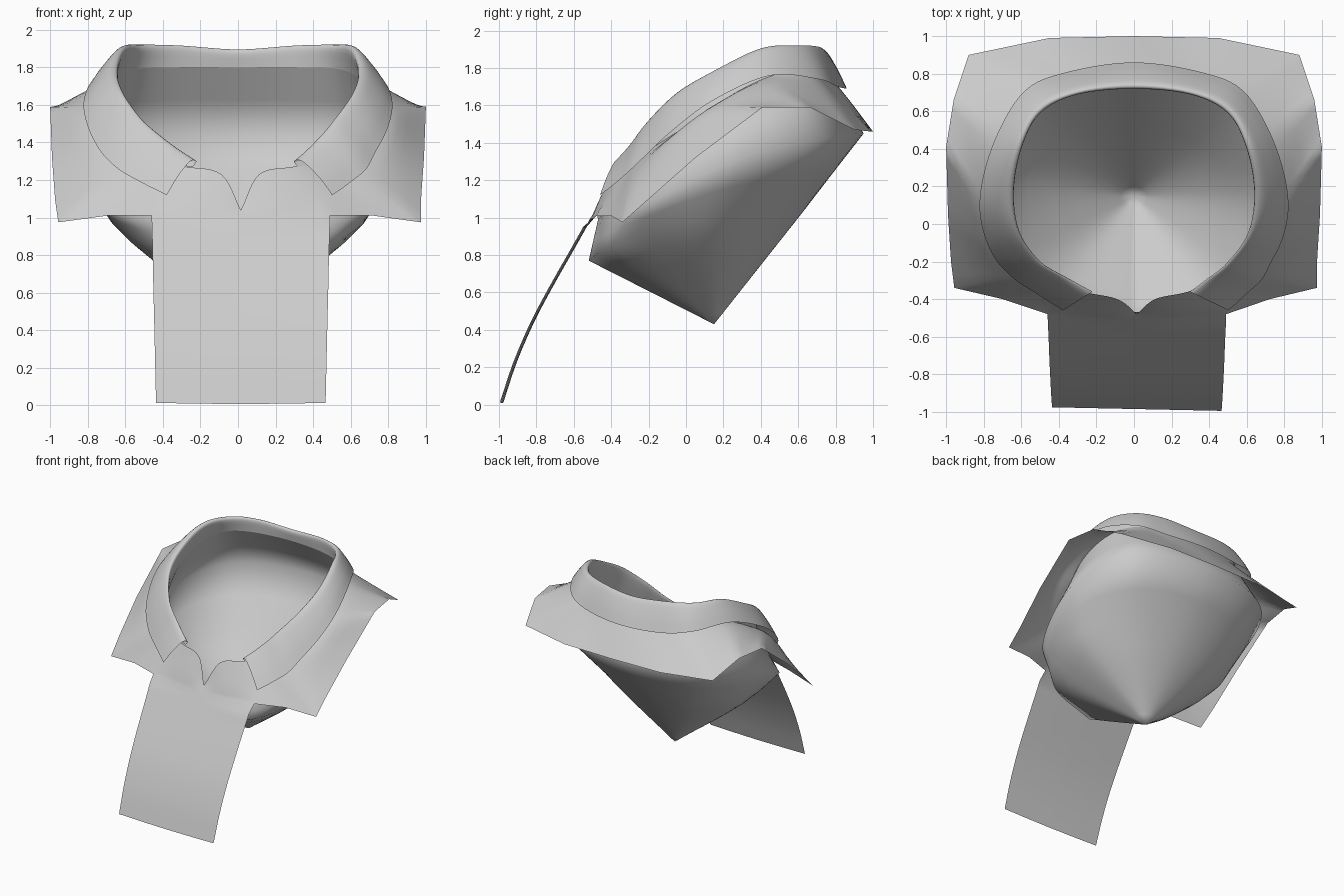
import bpy, bmesh
from mathutils import Vector

if "Cube" in bpy.data.objects:
    bpy.data.objects.remove(bpy.data.objects["Cube"])

cloth = bpy.data.materials.new("light grey cloth")
cloth.use_nodes = True
grey = (.6, .6, .6, 1)
cloth.diffuse_color = grey
cloth.node_tree.nodes["Principled BSDF"].inputs["Base Color"].default_value = grey

STEPS = 6  # samples between neighbouring control points of the full-length lines


def catmull(a, b, c, d, t):
    return b + (c - a) * (t / 2) + (a * 2 - b * 5 + c * 4 - d) * (t * t / 2) \
        + (b * 3 - a - c * 3 + d) * (t ** 3 / 2)


def sample(points, steps=STEPS, smooth=True, centred=False):
    """Sample a line through control points, rounded or straight."""
    p = [Vector(q) for q in points]
    out = []
    for i in range(len(p) - 1):
        before = p[i - 1] if i else p[i] * 2 - p[i + 1]
        if centred and i == 0:  # stay level across the back centre
            before = Vector((-p[1].x, p[1].y, p[1].z))
        after = p[i + 2] if i + 2 < len(p) else p[i + 1] * 2 - p[i]
        for s in range(steps):
            t = s / steps
            out.append(catmull(before, p[i], p[i + 1], after, t) if smooth
                       else p[i].lerp(p[i + 1], t))
    return out + [p[-1]]


def mirrored(half):
    """Right front, round the back, to left front."""
    return [Vector((-p.x, p.y, p.z)) for p in reversed(half[1:])] + half


def ring(points, steps=STEPS):
    return mirrored(sample(points, steps, centred=True))


def blend(a, b, t, lift=0.0):
    return [p.lerp(q, t) + Vector((0, 0, lift * (q - p).length)) for p, q in zip(a, b)]


def across(rows, steps):
    """Round the surface between rows of points."""
    return list(zip(*[sample(column, steps) for column in zip(*rows)]))


def drift(rows, amount):
    """The front of the garment hangs slightly to its left."""
    return [[p + Vector((amount * min(1, max(0, (-.2 - p.y) / .25)), 0, 0)) for p in row]
            for row in rows]


def build(name, grids):
    bm = bmesh.new()
    for rows in grids:
        v = [[bm.verts.new(p) for p in row] for row in rows]
        for top, low in zip(v, v[1:]):
            for c in range(len(top) - 1):
                bm.faces.new((top[c], top[c + 1], low[c + 1], low[c]))
    bmesh.ops.remove_doubles(bm, verts=bm.verts, dist=.0005)
    for f in bm.faces:
        f.smooth = True
    mesh = bpy.data.meshes.new(name)
    bm.to_mesh(mesh)
    bm.free()
    mesh.materials.append(cloth)
    ob = bpy.data.objects.new(name, mesh)
    bpy.context.collection.objects.link(ob)


# Half lines, each from the back centre to the front centre
neck_seam = [(0, .73, 1.8), (.34, .69, 1.8), (.54, .59, 1.79), (.64, .41, 1.74),
             (.68, .2, 1.63), (.65, 0, 1.49), (.54, -.2, 1.36), (.41, -.3, 1.29),
             (.28, -.36, 1.27), (.1, -.4, 1.23), (0, -.48, 1.04)]
hem = [(0, 1, 1.46), (.45, .99, 1.46), (.88, .9, 1.47), (.96, .66, 1.59),
       (1, .41, 1.59), (.99, .05, 1.32), (.965, -.34, .975), (.71, -.4, 1.01),
       (.475, -.48, 1.01), (.25, -.5, 1), (0, -.51, 1)]
fold = [(0, .72, 1.88), (.3, .69, 1.9), (.5, .59, 1.9), (.6, .4, 1.88), (.64, .17, 1.77),
        (.61, -.04, 1.65), (.5, -.2, 1.5), (.37, -.29, 1.38), (.26, -.36, 1.3)]
collar_edge = [(0, .86, 1.69), (.35, .81, 1.7), (.58, .71, 1.74), (.74, .45, 1.76),
               (.82, .15, 1.63), (.79, -.08, 1.46), (.68, -.27, 1.28),
               (.56, -.37, 1.19), (.44, -.46, 1.12)]
bowl_rim = [(0, .95, 1.45), (.62, .78, 1.43), (.84, .3, 1.32), (.74, -.2, 1.08),
            (.45, -.41, .99), (0, -.47, .99)]
bowl_waist = [(0, .63, 1.04), (.42, .52, 1.03), (.66, .22, 1), (.63, -.15, .94),
              (.42, -.39, .84), (0, -.52, .77)]
bowl_tip = Vector((0, .15, .43))

# Shirt: yoke that runs close below the collar, with a long front panel
seam = ring(neck_seam)
hem_half = sample(hem, smooth=False)
under_collar = [(x * .99, y, z - .045) for x, y, z in collar_edge[:7]]
under_collar += [(.55, -.35, 1.16), (.4, -.42, 1.12), (.2, -.46, 1.1), (0, -.495, 1.02)]
yoke = across([seam, ring(under_collar), mirrored(hem_half)], 4)

panel_half = hem_half[-2 * STEPS - 1:]
panel_top = panel_half + [Vector((-p.x, p.y, p.z)) for p in reversed(panel_half[:-1])]
panel = [panel_top]
for y, z, width in sample([(-.51, 1, 1), (-.6, .84, .99), (-.725, .62, .98),
                           (-.825, .43, .97), (-.915, .22, .96), (-.985, .01, .95)], 3)[1:]:
    panel.append([Vector((p.x * width, y - p.x * .02, z + (p.y + .5) * .2))
                  for p in panel_top])
build("shirt", [drift(yoke, .015), drift(panel, .015)])

# Collar: stand inside the neck, rolled fold, falling outer leaf
stand = ring(neck_seam[:9])
inner = ring(fold)
edge = ring(collar_edge)
crest = [p + Vector((0, 0, .05 - .03 * max(0, -p.y))) for p in blend(inner, edge, .22)]
leaf = blend(crest, edge, .55, .06)
build("collar", [drift(across([stand, inner, crest, leaf, edge], 4), .06)])

# Bowl: lining that widens under the yoke, then closes to a low point
rim = ring(bowl_rim, STEPS * 2)
waist = [p + Vector((0, -.08 * p.x, 0)) for p in ring(bowl_waist, STEPS * 2)]
tip = [bowl_tip] * len(waist)
bowl = [seam, blend(seam, rim, .5), rim, blend(rim, waist, .5), waist]
for t in (.2, .4, .6, .8, .9, 1):
    bowl.append([Vector((p.x * (1 + .3 * t * (1 - t)), p.y, p.z))
                 for p in blend(waist, tip, t)])
bowl_rows = drift(bowl, .015)
build("neck_bowl", [bowl_rows])
